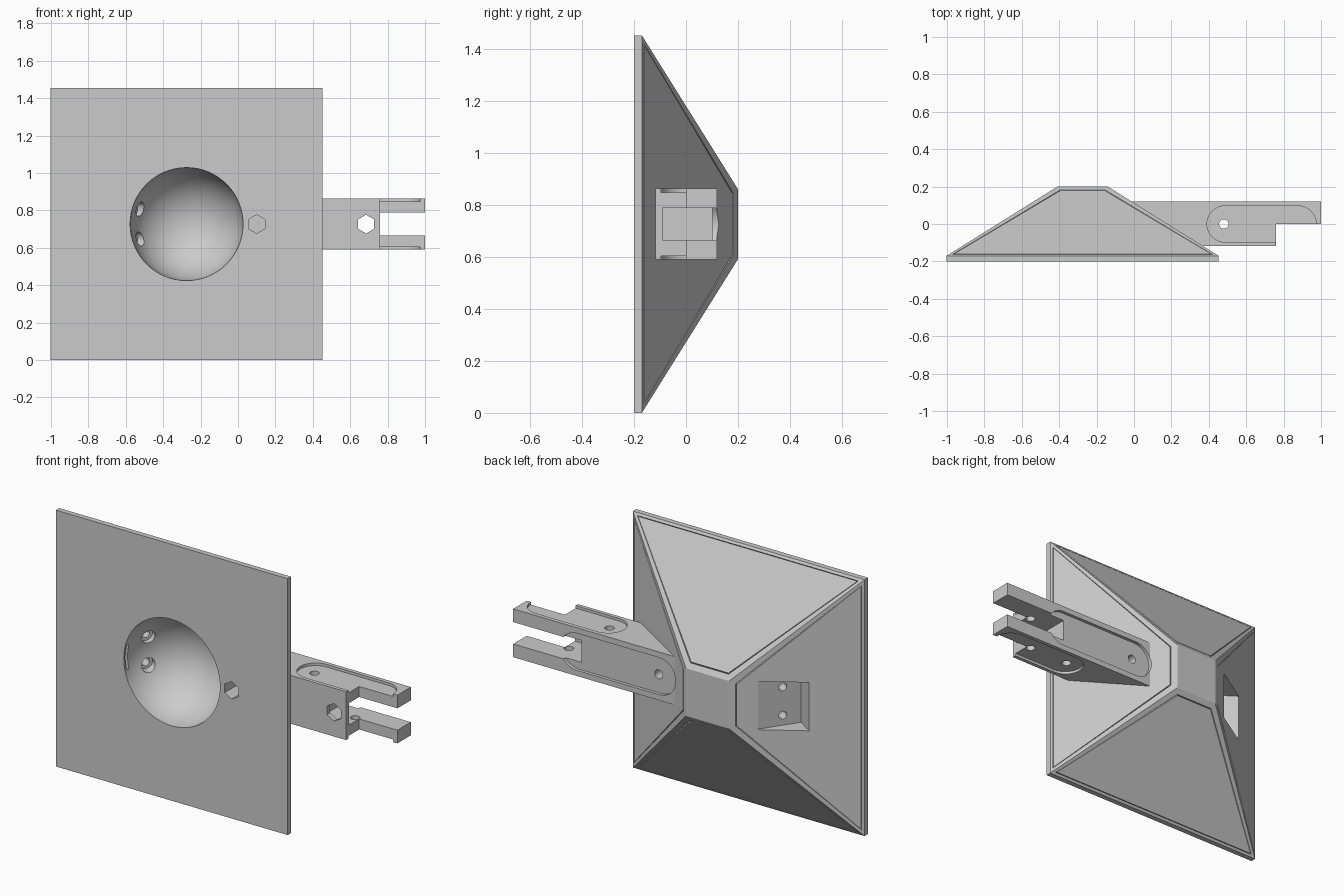
import bpy, bmesh, math
from mathutils import Vector, Matrix

cube = bpy.data.objects.get("Cube")
if cube:
    bpy.data.objects.remove(cube, do_unlink=True)

GREY = (0.6, 0.6, 0.6, 1)
mat = bpy.data.materials.new("plain grey")
mat.use_nodes = True
mat.diffuse_color = GREY
mat.node_tree.nodes["Principled BSDF"].inputs["Base Color"].default_value = GREY

CX, CZ = -0.275, 0.727          # centre of the square plate
ANG = math.radians(145.8)       # direction the tilted socket opens
OUT = Vector((math.cos(ANG), math.sin(ANG), 0))


def make(name, bm):
    bmesh.ops.recalc_face_normals(bm, faces=bm.faces)
    me = bpy.data.meshes.new(name)
    bm.to_mesh(me)
    bm.free()
    me.materials.append(mat)
    ob = bpy.data.objects.new(name, me)
    bpy.context.collection.objects.link(ob)
    return ob


def prism(name, pts, offset):
    """Extrude a closed outline of points along an offset."""
    bm = bmesh.new()
    face = bm.faces.new([bm.verts.new(p) for p in pts])
    ext = bmesh.ops.extrude_face_region(bm, geom=[face])["geom"]
    verts = [g for g in ext if isinstance(g, bmesh.types.BMVert)]
    bmesh.ops.translate(bm, verts=verts, vec=offset)
    return make(name, bm)


def box(name, centre, size, turn=0):
    bm = bmesh.new()
    m = (Matrix.Translation(centre) @ Matrix.Rotation(turn, 4, 'Z')
         @ Matrix.Diagonal((*size, 1)))
    bmesh.ops.create_cube(bm, size=1, matrix=m)
    return make(name, bm)


def rod(name, a, b, radius, sides=32):
    a, b = Vector(a), Vector(b)
    bm = bmesh.new()
    m = (Matrix.Translation((a + b) / 2)
         @ (b - a).to_track_quat('Z', 'Y').to_matrix().to_4x4())
    bmesh.ops.create_cone(bm, cap_ends=True, segments=sides, radius1=radius,
                          radius2=radius, depth=(b - a).length, matrix=m)
    return make(name, bm)


def stadium(x0, x1, r, n=16):
    """Outline with round ends, as (x, across) pairs."""
    out = []
    for cx, start in ((x1, -math.pi / 2), (x0, math.pi / 2)):
        for i in range(n + 1):
            t = start + math.pi * i / n
            out.append((cx + r * math.cos(t), r * math.sin(t)))
    return out


def cut(target, cutters):
    bpy.context.view_layer.objects.active = target
    for c in cutters:
        mod = target.modifiers.new("cut", 'BOOLEAN')
        mod.operation = 'DIFFERENCE'
        mod.solver = 'EXACT'
        mod.object = c
        bpy.ops.object.modifier_apply(modifier=mod.name)


# Base: square plate with a tapered back, grooved on its four slopes
bm = bmesh.new()
rings = []
for y, h in ((-0.2, 0.727), (-0.17, 0.727), (0.2, 0.135)):
    rings.append([bm.verts.new((CX + sx * h, y, CZ + sz * h))
                  for sx, sz in ((-1, -1), (1, -1), (1, 1), (-1, 1))])
bm.faces.new(rings[0])
bm.faces.new(rings[2])
slopes = []
for k in range(2):
    for i in range(4):
        j = (i + 1) % 4
        f = bm.faces.new((rings[k][i], rings[k][j],
                          rings[k + 1][j], rings[k + 1][i]))
        if k:
            slopes.append(f)
bmesh.ops.recalc_face_normals(bm, faces=bm.faces)
for thick, depth in ((0.037, 0), (0.003, -0.012), (0.003, 0.012)):
    bmesh.ops.inset_individual(bm, faces=slopes, thickness=thick, depth=depth)
base = make("tapered_base", bm)

# Arm: stepped profile running out of the +x slope
outline = [(-0.03, 0.12), (1, 0.12), (1, 0), (0.76, 0), (0.76, -0.118), (0.3, -0.118)]
arm = prism("side_arm", [(x, y, CZ - 0.137) for x, y in outline], (0, 0, 0.274))

# Round bowl in the front
bm = bmesh.new()
bmesh.ops.create_uvsphere(bm, u_segments=64, v_segments=32, radius=0.302,
                          matrix=Matrix.Translation((CX, -0.2, CZ)))
base_cutters = [make("bowl_cutter", bm)]

# Tilted socket in the -x slope, its slot and two screw holes
base_cutters.append(box("socket_cutter", (-0.723, 0.103, CZ), (0.3, 0.24, 0.274), ANG))
base_cutters.append(box("slot_cutter", (-0.6, -0.178, CZ), (0.08, 0.02, 0.14)))
for dz in (-0.08, 0.08):
    p = Vector((-0.575, -0.02, CZ + dz))
    base_cutters.append(rod("screw_cutter", p - OUT * 0.1, p + OUT * 0.1, 0.022))
    base_cutters.append(rod("screw_head_cutter", p - OUT * 0.1, p - OUT * 0.02, 0.038))

# Hexagonal nut hole in the plate
base_cutters.append(rod("nut_cutter", (0.1, -0.3, CZ), (0.1, -0.06, CZ), 0.05, 6))

# Back recess and bolt hole shared by arm and base
shared = [
    prism("back_recess_cutter",
          [(x, 0.102, CZ + z) for x, z in stadium(0.085, 0.6, 0.105)], (0, 0.025, 0)),
    rod("bolt_cutter", (0.1, 0.04, CZ), (0.1, 0.2, CZ), 0.025),
]

# Fork slot, nut hole, pin holes and shallow recesses of the arm
arm_cutters = [
    box("fork_cutter", (0.885, 0.105, CZ), (0.6, 0.39, 0.124)),
    rod("arm_nut_cutter", (0.685, -0.2, CZ), (0.685, 0, CZ), 0.05, 6),
]
for x in (0.48, 0.735):
    arm_cutters.append(rod("pin_cutter", (x, 0, 0.4), (x, 0, 1.1), 0.025))
for side in (-1, 1):
    arm_cutters.append(prism("side_recess_cutter",
        [(x, y, CZ + side * 0.122) for x, y in stadium(0.487, 0.877, 0.097)],
        (0, 0, side * 0.05)))

cut(base, base_cutters + shared)
cut(arm, arm_cutters + shared)
for c in base_cutters + arm_cutters + shared:
    bpy.data.objects.remove(c, do_unlink=True)

# Smooth the curved walls, keep the edges sharp
for ob in (base, arm):
    bpy.ops.object.select_all(action='DESELECT')
    ob.select_set(True)
    bpy.context.view_layer.objects.active = ob
    bpy.ops.object.shade_smooth_by_angle(angle=math.radians(25))
